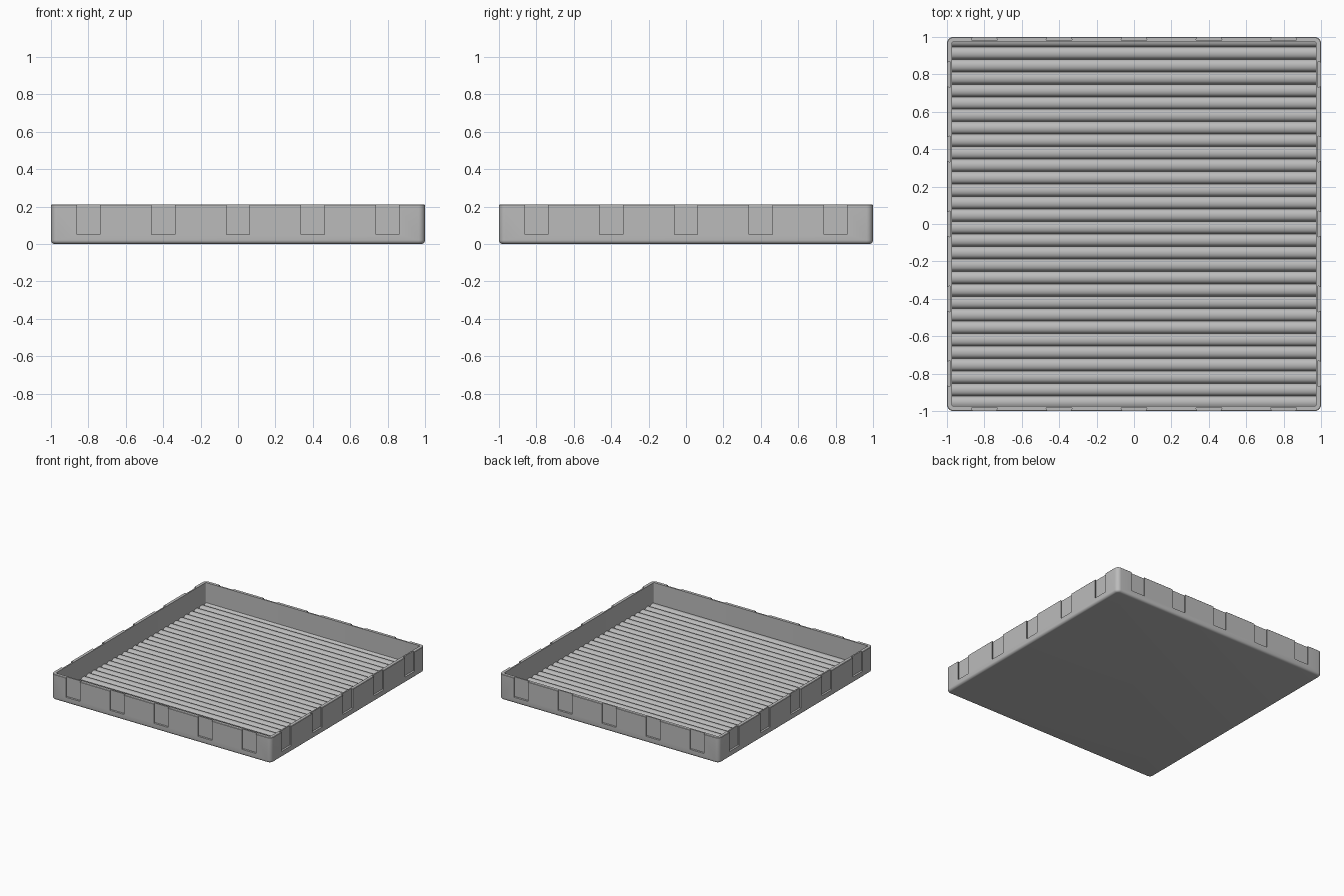
import bpy, bmesh, math

cube = bpy.data.objects.get("Cube")
if cube:
    bpy.data.objects.remove(cube, do_unlink=True)

HEIGHT, WALL, CORNER, FILLET = 0.21, 0.027, 0.035, 0.02
FLOOR, PITCH, RIDGE = 0.02, 1 / 15, 0.026

grey = bpy.data.materials.new("plain grey")
grey.use_nodes = True
colour = (0.5, 0.5, 0.5, 1)
grey.diffuse_color = colour
grey.node_tree.nodes["Principled BSDF"].inputs["Base Color"].default_value = colour


def make_object(name, bm):
    bmesh.ops.recalc_face_normals(bm, faces=bm.faces)
    mesh = bpy.data.meshes.new(name)
    bm.to_mesh(mesh)
    bm.free()
    mesh.materials.append(grey)
    obj = bpy.data.objects.new(name, mesh)
    bpy.context.collection.objects.link(obj)
    return obj


def smooth(obj):
    bpy.ops.object.select_all(action='DESELECT')
    bpy.context.view_layer.objects.active = obj
    obj.select_set(True)
    bpy.ops.object.shade_smooth_by_angle(angle=math.radians(35))


def rounded_square(bm, inset, z, steps=6):
    radius = max(CORNER - inset, 0.006)
    centre = 1 - inset - radius
    ring = []
    for quarter in range(4):
        middle = math.pi / 4 + quarter * math.pi / 2
        cx = math.copysign(centre, math.cos(middle))
        cy = math.copysign(centre, math.sin(middle))
        for i in range(steps + 1):
            a = (quarter + i / steps) * math.pi / 2
            ring.append(bm.verts.new((cx + radius * math.cos(a), cy + radius * math.sin(a), z)))
    return ring


def bridge(bm, a, b):
    for i in range(len(a)):
        j = (i + 1) % len(a)
        bm.faces.new((a[i], a[j], b[j], b[i]))


# Tray shell: rounded bottom edge, straight walls, flat rim
profile = []
for i in range(6):
    a = i / 5 * math.pi / 2
    profile.append((FILLET * (1 - math.sin(a)), FILLET * (1 - math.cos(a))))
profile += [(0, HEIGHT - 0.003), (0.003, HEIGHT), (WALL, HEIGHT), (WALL, FLOOR)]
bm = bmesh.new()
rings = [rounded_square(bm, inset, z) for inset, z in profile]
for lower, upper in zip(rings, rings[1:]):
    bridge(bm, lower, upper)
bm.faces.new(rings[0])
bm.faces.new(rings[-1])
tray = make_object("tray", bm)

# Dovetail slots, five on every side, open at the top
bm = bmesh.new()
slot = [(-0.07, 0.984), (0.07, 0.984), (0.062, 1.0), (0.062, 1.05), (-0.062, 1.05), (-0.062, 1.0)]
for side in range(4):
    c, s = round(math.cos(side * math.pi / 2)), round(math.sin(side * math.pi / 2))
    for k in range(-2, 3):
        rows = []
        for z in (0.05, HEIGHT + 0.1):
            rows.append([bm.verts.new((c * (x + 0.4 * k) - s * y, s * (x + 0.4 * k) + c * y, z))
                         for x, y in slot])
        bridge(bm, *rows)
        for row in rows:
            bm.faces.new(row)
cutter = make_object("slot_cutter", bm)
cutter.hide_render = True
cutter.hide_set(True)

cut = tray.modifiers.new("slots", 'BOOLEAN')
cut.operation = 'DIFFERENCE'
cut.solver = 'EXACT'
cut.object = cutter
bpy.context.view_layer.objects.active = tray
tray.select_set(True)
bpy.ops.object.modifier_apply(modifier=cut.name)
bpy.data.objects.remove(cutter, do_unlink=True)
smooth(tray)

# Ribbed floor: rounded ridges running from left to right
edge = 1 - WALL
first_valley = 0.947
stops = [edge]
for k in range(-1, 29):
    for i in range(10):
        y = first_valley - (k + i / 10) * PITCH
        if -edge < y < edge:
            stops.append(y)
stops.append(-edge)


def ridge_height(y):
    t = ((first_valley - y) / PITCH) % 1
    if min(t, 1 - t) < 1e-6:
        t = 0
    return FLOOR + RIDGE * math.sqrt(max(0, 1 - (2 * t - 1) ** 2))


bm = bmesh.new()
rows = [[bm.verts.new((x, y, ridge_height(y))) for x in (-edge, edge)] for y in stops]
for a, b in zip(rows, rows[1:]):
    bm.faces.new((a[0], b[0], b[1], a[1]))
ribs = make_object("ribbed_floor", bm)
if ribs.data.polygons[0].normal.z < 0:
    ribs.data.flip_normals()
smooth(ribs)
